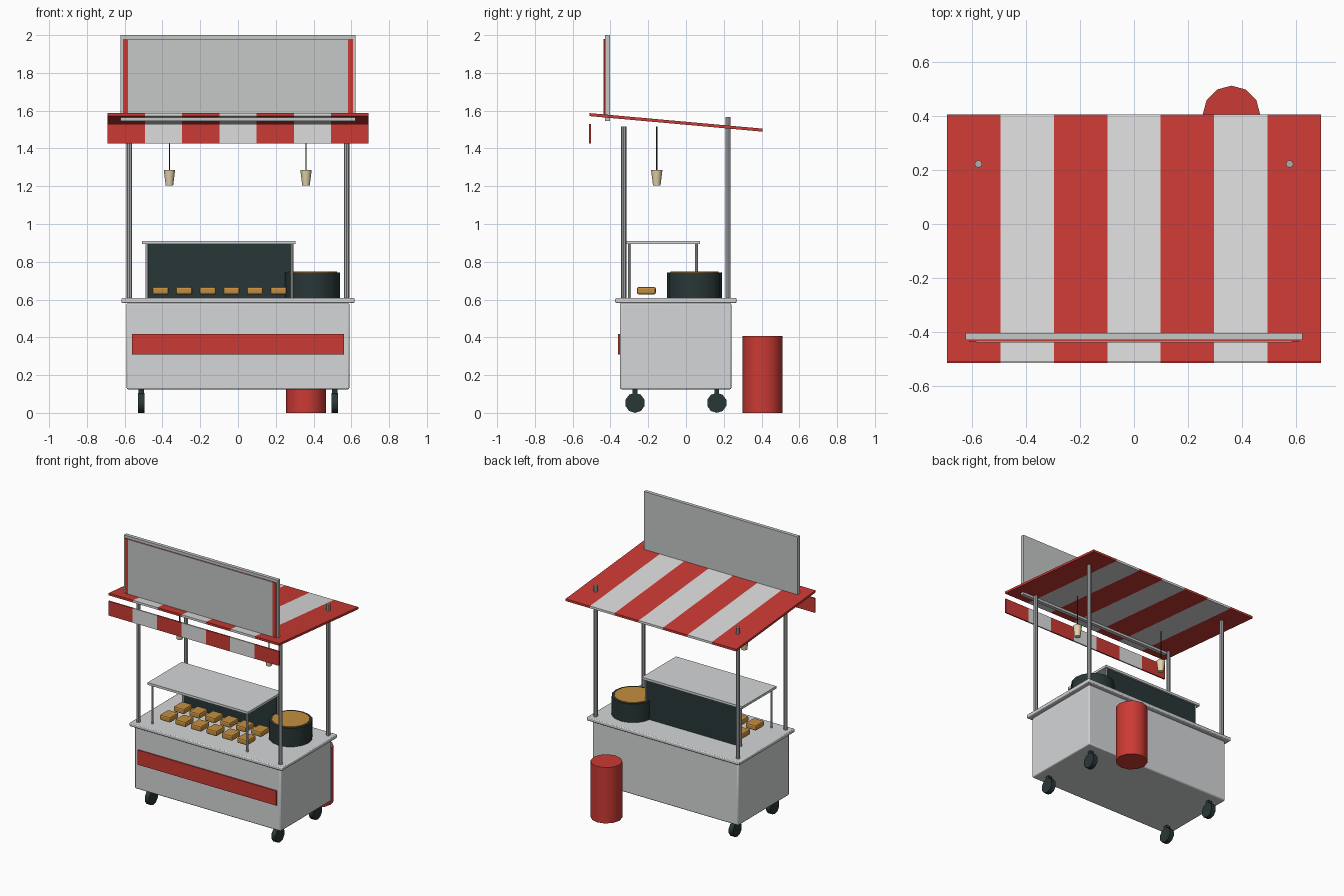
import bpy, bmesh, math
from mathutils import Vector

if "Cube" in bpy.data.objects:
    bpy.data.objects.remove(bpy.data.objects["Cube"])


def material(name, r, g, b):
    m = bpy.data.materials.new(name)
    m.diffuse_color = (r, g, b, 1)
    m.use_nodes = True
    m.node_tree.nodes["Principled BSDF"].inputs["Base Color"].default_value = m.diffuse_color
    return m


RED = material("red paint", 0.60, 0.042, 0.034)
WHITE = material("white canvas", 0.72, 0.72, 0.72)
STEEL = material("brushed steel", 0.66, 0.67, 0.68)
POLE = material("pole metal", 0.42, 0.43, 0.44)
SIGN = material("sign grey", 0.56, 0.58, 0.575)
DARK = material("dark iron", 0.022, 0.037, 0.037)
BUN = material("baked bun", 0.56, 0.27, 0.05)
LAMP = material("lamp cream", 0.78, 0.66, 0.42)


def finish(bm, name, mat, bevel=0, smooth=False, segments=2):
    me = bpy.data.meshes.new(name)
    bm.to_mesh(me)
    bm.free()
    ob = bpy.data.objects.new(name, me)
    bpy.context.collection.objects.link(ob)
    me.materials.append(mat)
    if bevel:
        mod = ob.modifiers.new("rounded edges", "BEVEL")
        mod.width, mod.segments = bevel, segments
    if smooth:
        bpy.ops.object.select_all(action="DESELECT")
        ob.select_set(True)
        bpy.context.view_layer.objects.active = ob
        bpy.ops.object.shade_smooth_by_angle(angle=math.radians(40))
    return ob


def box(name, mat, x, y, z, bevel=0, smooth=False):
    """Box from (low, high) ranges on each axis."""
    bm = bmesh.new()
    bmesh.ops.create_cube(bm, size=1)
    for v in bm.verts:
        v.co = Vector([(r[0] + r[1]) / 2 + c * (r[1] - r[0])
                       for r, c in zip((x, y, z), v.co)])
    return finish(bm, name, mat, bevel, smooth)


def cylinder(name, mat, x, y, z0, z1, r0, r1=None, sides=12, smooth=True):
    bm = bmesh.new()
    bmesh.ops.create_cone(bm, cap_ends=True, segments=sides, radius1=r0,
                          radius2=r0 if r1 is None else r1, depth=z1 - z0)
    bmesh.ops.translate(bm, verts=bm.verts, vec=(x, y, (z0 + z1) / 2))
    return finish(bm, name, mat, smooth=smooth)


# Cart body, counter and front stripe
box("cart_body", STEEL, (-0.59, 0.59), (-0.35, 0.24), (0.125, 0.582), 0.008, True)
box("counter_top", STEEL, (-0.617, 0.617), (-0.375, 0.267), (0.582, 0.608), 0.006, True)
box("front_stripe", RED, (-0.56, 0.56), (-0.359, -0.349), (0.31, 0.417))

# Wheels with short forks
for sx in (-1, 1):
    for wy in (-0.27, 0.163):
        bm = bmesh.new()
        bmesh.ops.create_cone(bm, cap_ends=True, segments=10, radius1=0.053,
                              radius2=0.053, depth=0.035)
        for v in bm.verts:
            v.co = Vector((v.co.z + sx * 0.512, v.co.x + wy, v.co.y + 0.053))
        finish(bm, "wheel", DARK, smooth=True)
        box("wheel_fork", DARK, (sx * 0.512 - 0.015, sx * 0.512 + 0.015),
            (wy - 0.013, wy + 0.013), (0.09, 0.127))

# Awning posts, the back pair poking through the canvas
for sx in (-1, 1):
    cylinder("front_post", POLE, sx * 0.575, -0.33, 0.6, 1.515, 0.014, sides=8)
    cylinder("back_post", POLE, sx * 0.575, 0.222, 0.6, 1.567, 0.014, sides=8)

# Sloped striped awning and hanging valance
STRIPE = 1.38 / 7
for i in range(7):
    x = (-0.69 + i * STRIPE, -0.69 + (i + 1) * STRIPE)
    mat = WHITE if i % 2 else RED
    panel = box("awning_stripe", mat, x, (-0.51, 0.405), (1.571, 1.587))
    for v in panel.data.vertices:
        v.co.z -= (v.co.y + 0.51) * 0.082 / 0.915
    box("valance_stripe", mat, x, (-0.513, -0.503), (1.425, 1.53))

# Sign board with red backing and blank face
box("sign_board", SIGN, (-0.622, 0.622), (-0.428, -0.402), (1.545, 2.0))
box("sign_red_backing", RED, (-0.61, 0.61), (-0.434, -0.427), (1.565, 1.98))
box("sign_face", SIGN, (-0.583, 0.583), (-0.437, -0.433), (1.565, 1.98))

# Hanging lamps
for x in (-0.363, 0.36):
    cylinder("lamp_cord", DARK, x, -0.155, 1.28, 1.515, 0.004, sides=6)
    cylinder("lamp_shade", LAMP, x, -0.155, 1.205, 1.285, 0.02, 0.03, sides=12)

# Display shelf with legs and dark back panel
box("display_shelf", STEEL, (-0.507, 0.305), (-0.32, 0.075), (0.893, 0.91))
for x in (-0.483, 0.285):
    for y in (-0.298, 0.055):
        cylinder("shelf_leg", STEEL, x, y, 0.606, 0.895, 0.008, sides=8)
box("display_back_panel", DARK, (-0.476, 0.278), (0.05, 0.062), (0.606, 0.894))

# Two rows of buns
for i in range(6):
    for y in (-0.21, -0.05):
        x = -0.41 + i * 0.125
        box("bun", BUN, (x - 0.043, x + 0.043), (y - 0.05, y + 0.05),
            (0.627, 0.667), 0.01)

# Cooking pot with filling
cylinder("pot", DARK, 0.395, 0.045, 0.606, 0.743, 0.145, sides=16)
cylinder("pot_filling", BUN, 0.395, 0.045, 0.735, 0.748, 0.128, sides=16)

# Waste bin behind the cart
cylinder("bin", RED, 0.36, 0.405, 0, 0.408, 0.106, sides=12)
